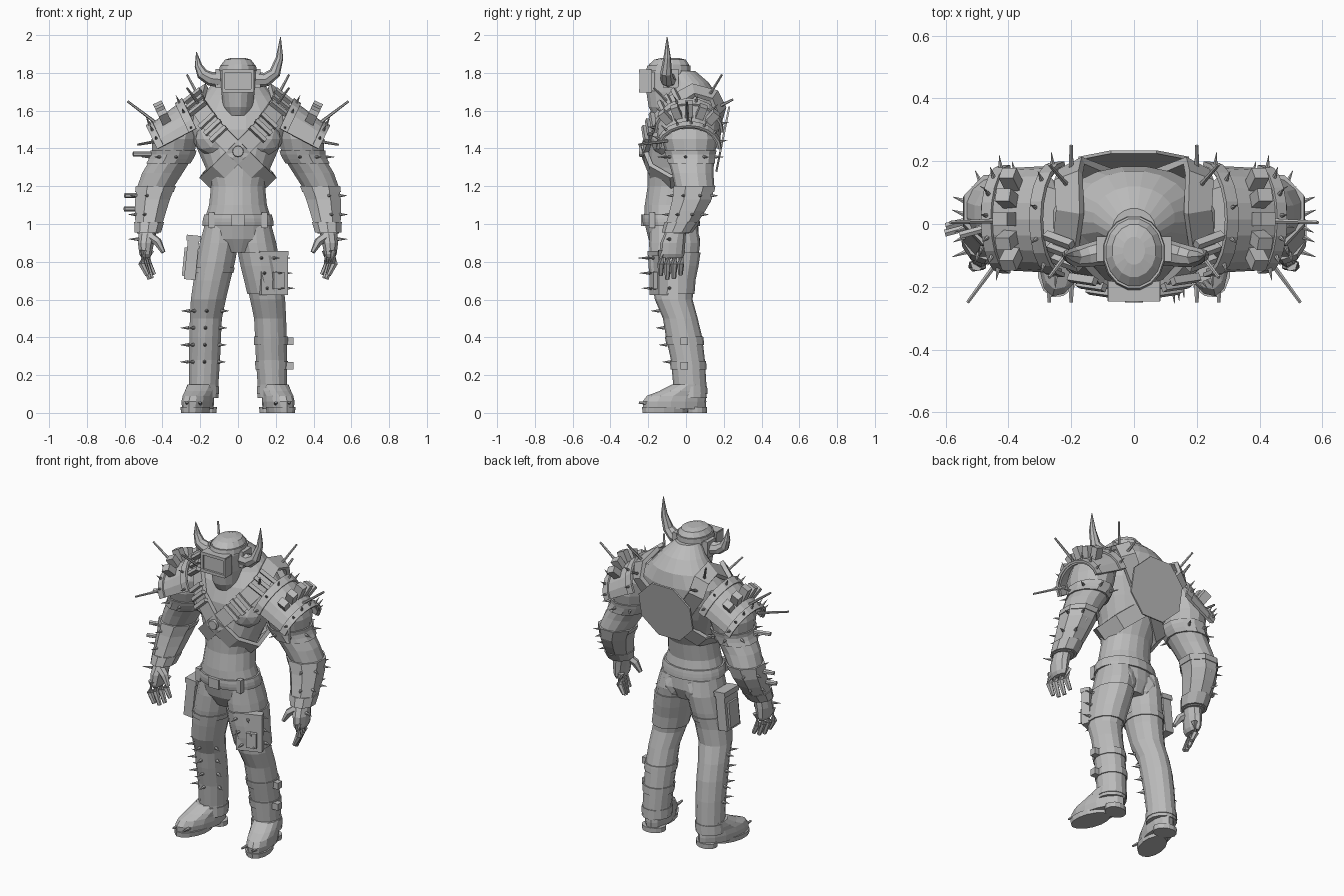
import bpy, bmesh, math
from mathutils import Vector, Matrix

cube = bpy.data.objects.get("Cube")
if cube:
    bpy.data.objects.remove(cube)

grey = bpy.data.materials.new("plain_grey")
grey.use_nodes = True
grey.diffuse_color = (.5, .5, .5, 1)
grey.node_tree.nodes["Principled BSDF"].inputs["Base Color"].default_value = grey.diffuse_color


def finish(name, bm):
    bmesh.ops.recalc_face_normals(bm, faces=bm.faces[:])
    mesh = bpy.data.meshes.new(name)
    bm.to_mesh(mesh)
    bm.free()
    mesh.materials.append(grey)
    obj = bpy.data.objects.new(name, mesh)
    bpy.context.collection.objects.link(obj)
    return obj


def loft(bm, rings, closed=True, caps=True):
    rows = [[bm.verts.new(p) for p in ring] for ring in rings]
    n = len(rows[0])
    for a, b in zip(rows, rows[1:]):
        for i in range(n if closed else n - 1):
            j = (i + 1) % n
            bm.faces.new((a[i], a[j], b[j], b[i]))
    if caps:
        bm.faces.new(rows[0])
        bm.faces.new(rows[-1])


def level_ring(row, s, n, grow=0):
    x, y, z, rx, ry = row
    angles = [math.tau * (i + .5) / n for i in range(n)]
    return [Vector((s * (x + (rx + grow) * math.cos(a)), y + (ry + grow) * math.sin(a), z)) for a in angles]


def limb(name, rows, s=1, n=12, turn=None):
    bm = bmesh.new()
    loft(bm, [level_ring(r, s, n) for r in rows])
    if turn:
        bmesh.ops.rotate(bm, verts=bm.verts[:], cent=turn[0], matrix=Matrix.Rotation(turn[1], 3, 'Z'))
    return finish(name, bm)


def sample(rows, z):
    rows = sorted(rows, key=lambda r: r[2])
    for a, b in zip(rows, rows[1:]):
        if a[2] <= z <= b[2]:
            t = (z - a[2]) / (b[2] - a[2])
            return [u + (v - u) * t for u, v in zip(a, b)]
    return rows[-1]


def band(name, rows, z0, z1, grow, s=1, n=12):
    mid = [sample(rows, z0 + (z1 - z0) * k / 3) for k in range(4)]
    bm = bmesh.new()
    loft(bm, [level_ring(r, s, n, grow) for r in mid])
    return finish(name, bm)


def ball(name, centre, size):
    bm = bmesh.new()
    m = Matrix.Translation(centre) @ Matrix.Diagonal((*size, 1))
    bmesh.ops.create_icosphere(bm, subdivisions=2, radius=1, matrix=m)
    finish(name, bm)


def rod(bm, p, q, r0, r1=.001, n=6):
    p, q = Vector(p), Vector(q)
    d = q - p
    m = Matrix.Translation((p + q) / 2) @ d.to_track_quat('Z', 'Y').to_matrix().to_4x4()
    bmesh.ops.create_cone(bm, cap_ends=True, segments=n, radius1=r0, radius2=r1, depth=d.length, matrix=m)


def stud(bm, rows, z, deg, s, length=.04, r=.01, tip=.001):
    x, y, z, rx, ry = sample(rows, z)
    c, w = math.cos(math.radians(deg)), math.sin(math.radians(deg))
    p = Vector((s * (x + rx * c), y + ry * w, z))
    rod(bm, p, p + Vector((s * c, w, 0)) * (length + .015), r, tip)


def box(bm, centre, size, rot=None):
    m = Matrix.Translation(centre) @ (rot or Matrix()) @ Matrix.Diagonal((*size, 1))
    bmesh.ops.create_cube(bm, size=1, matrix=m)


def path_tube(bm, pts, radii, n=8):
    pts = [Vector(p) for p in pts]
    rings = []
    for i, p in enumerate(pts):
        q = (pts[min(i + 1, len(pts) - 1)] - pts[max(i - 1, 0)]).to_track_quat('Z', 'Y')
        angles = [k * math.tau / n for k in range(n)]
        rings.append([p + q @ Vector((math.cos(a), math.sin(a), 0)) * radii[i] for a in angles])
    loft(bm, rings)


# Torso with belt and buckle
TORSO = [(0, -.06, .85, .1, .1), (0, -.065, .92, .185, .135), (0, -.08, 1.02, .18, .145), (0, -.085, 1.1, .155, .135),
         (0, -.07, 1.2, .145, .135), (0, -.045, 1.3, .175, .16), (0, -.02, 1.4, .22, .175), (0, -.005, 1.5, .27, .185),
         (0, .015, 1.6, .26, .17), (0, .03, 1.68, .19, .14), (0, .02, 1.75, .13, .1), (0, -.02, 1.81, .07, .07)]
limb("torso", TORSO, n=20)
band("belt", TORSO, .99, 1.05, .01, n=20)
bm = bmesh.new()
box(bm, (0, -.232, 1.02), (.07, .015, .06))
for x in (-.14, .14):
    box(bm, (x, -.18, 1.02), (.03, .03, .08))
finish("buckle", bm)

# Back plate, standing off the back
bm = bmesh.new()
rod(bm, (0, .19, 1.45), (0, .2, 1.448), .19, .19, 8)
bmesh.ops.rotate(bm, verts=bm.verts[:], cent=(0, .195, 1.45), matrix=Matrix.Rotation(math.pi / 8, 3, (0, 1, -.2)))
finish("back_plate", bm)

# Helmet, brow band, visor and ear covers
HELMET = [(0, -.1, 1.575, .06, .075), (0, -.1, 1.62, .08, .1), (0, -.1, 1.7, .09, .112), (0, -.095, 1.8, .095, .115),
          (0, -.09, 1.845, .09, .108), (0, -.085, 1.87, .07, .085), (0, -.085, 1.88, .035, .045)]
limb("helmet", HELMET, n=16)
band("brow_band", HELMET, 1.81, 1.84, .007, n=16)
bm = bmesh.new()
box(bm, (0, -.2, 1.755), (.145, .07, .1))
for z in (1.705, 1.81):
    box(bm, (0, -.215, z), (.165, .065, .018))
for x in (-.076, .076):
    box(bm, (x, -.213, 1.757), (.016, .065, .11))
finish("visor", bm)
bm = bmesh.new()
for s in (1, -1):
    box(bm, (s * .1, -.08, 1.77), (.04, .08, .1))
finish("ear_covers", bm)

# Horns, one longer than the other
HORNS = {"left": [(.1, -.09, 1.765), (.15, -.1, 1.765), (.195, -.105, 1.8), (.22, -.1, 1.88), (.225, -.1, 1.99)],
         "right": [(-.1, -.09, 1.765), (-.15, -.1, 1.77), (-.19, -.105, 1.795), (-.21, -.1, 1.84), (-.22, -.1, 1.91)]}
for side, pts in HORNS.items():
    bm = bmesh.new()
    path_tube(bm, pts, (.042, .037, .031, .02, .002))
    finish(side + "_horn", bm)

# Crossed chest straps with cartridge blocks and a round clasp
STRAP = [(.21, .15, 1.68), (.205, .04, 1.71), (.22, -.08, 1.64), (.13, -.185, 1.51), (0, -.225, 1.38), (-.1, -.185, 1.28),
         (-.165, -.08, 1.22), (-.145, .05, 1.25), (-.04, .125, 1.34), (.1, .155, 1.46), (.2, .185, 1.6)]
for s, side in ((1, "left"), (-1, "right")):
    pts = [Vector((s * x, y, z)) for x, y, z in STRAP]
    n = len(pts)
    rings = []
    blocks = bmesh.new()
    for i in range(n + 1):
        p = pts[i % n]
        along = (pts[(i + 1) % n] - pts[(i - 1) % n]).normalized()
        if i == n:
            along = (pts[1] - pts[-1]).normalized()
        out = p - Vector((0, 0, 1.4))
        out = (out - along * out.dot(along)).normalized()
        wide = along.cross(out) * .046
        rings.append([p - wide - out * .015, p + wide - out * .015, p + wide + out * .01, p - wide + out * .01])
        if i in (2, 3):
            rot = Matrix((along, wide.normalized(), out)).transposed().to_4x4()
            for k in (-.05, 0, .05):
                box(blocks, p + along * k + out * .012, (.022, .11, .025), rot)
    bm = bmesh.new()
    loft(bm, rings, caps=False)
    finish(side + "_strap", bm)
    finish(side + "_strap_blocks", blocks)
bm = bmesh.new()
rod(bm, (0, -.21, 1.385), (0, -.25, 1.385), .033, .028, 12)
finish("strap_clasp", bm)

# Arms, hands, shoulder pads and legs, mirrored
ARM = [(.28, .02, 1.6, .07, .1), (.315, .02, 1.53, .12, .14), (.335, .02, 1.45, .125, .15), (.345, .025, 1.36, .112, .125),
       (.4, .035, 1.27, .11, .11), (.435, .045, 1.2, .1, .105), (.455, .03, 1.12, .088, .102), (.468, -.01, 1.03, .073, .085),
       (.478, -.05, .95, .058, .066)]
HAND = [(.478, -.055, .96, .05, .055), (.487, -.07, .9, .045, .066), (.49, -.075, .84, .034, .066), (.49, -.075, .82, .022, .056)]
LEG = [(.095, -.065, .99, .085, .125), (.1, -.06, .9, .105, .135), (.118, -.065, .8, .105, .128), (.138, -.07, .7, .1, .112),
       (.157, -.065, .6, .095, .1), (.17, -.03, .5, .087, .092), (.174, -.01, .4, .086, .096), (.177, .01, .28, .084, .09),
       (.182, .02, .15, .08, .088), (.185, .02, .08, .084, .09)]
FOOT = [(.185, -.065, .02, .072, .172), (.185, -.065, .06, .076, .175), (.185, -.055, .09, .074, .162), (.185, -.025, .115, .076, .125),
        (.185, .01, .15, .074, .09)]
SOLE = [(.185, -.115, 0, .071, .125), (.185, -.115, .03, .076, .128)]
HEEL = [(.185, .055, 0, .068, .055), (.185, .055, .03, .07, .056)]


def pad_point(t, deg, s, grow=0):
    c, w = math.cos(math.radians(deg)), math.sin(math.radians(deg))
    up = Vector((.42 * s, 0, .9))
    centre = Vector((s * (.23 + .19 * t), .015, 1.5 - .1 * t))
    out = Vector((0, c, 0)) + up * w
    return centre + Vector((0, c * (.165 - .01 * t + grow), 0)) + up * w * (.16 - .035 * t + grow), out.normalized()


def pad(name, t0, t1, grow, s):
    bm = bmesh.new()
    loft(bm, [[pad_point(t, d, s, grow)[0] for d in range(0, 181, 18)] for t in (t0, (t0 + t1) / 2, t1)], False, False)
    thick = finish(name, bm).modifiers.new("thickness", 'SOLIDIFY')
    thick.thickness = .014
    thick.offset = 0


for s, side in ((1, "left"), (-1, "right")):
    ball(side + "_pectoral", (s * .11, -.1, 1.45), (.12, .09, .1))
    ball(side + "_buttock", (s * .08, -.02, .92), (.1, .095, .1))
    limb(side + "_arm", ARM, s, 14)
    limb(side + "_palm", HAND, s, 10)
    bm = bmesh.new()
    for k in range(4):
        y = -.13 + .035 * k
        drop = .02 * abs(k - 1.4)
        x = s * (.5 - .012 * k)
        path_tube(bm, [(x, y, .86), (x + s * .01, y - .003, .79), (x - s * .02, y - .004, .7 + drop)], (.021, .019, .012), 6)
    path_tube(bm, [(s * .475, -.09, .94), (s * .425, -.11, .905), (s * .395, -.12, .85)], (.027, .023, .012), 6)
    finish(side + "_fingers", bm)
    band(side + "_upper_arm_band", ARM, 1.32, 1.39, .01, s)
    band(side + "_bracer", ARM, 1.01, 1.19, .01, s, 8)
    band(side + "_bracer_rim", ARM, 1.17, 1.2, .015, s, 8)
    band(side + "_glove_cuff", ARM, .955, 1.01, .014, s, 10)

    pad(side + "_shoulder_pad", 0, 1, 0, s)
    pad(side + "_pad_outer_rim", .86, 1.04, .01, s)
    pad(side + "_pad_inner_rim", -.05, .16, .012, s)
    blocks, spikes = bmesh.new(), bmesh.new()
    axis = Vector((s * .9, 0, -.42)).normalized()
    for d in (50, 70, 90, 110, 130):
        p, out = pad_point(.55, d, s)
        rot = Matrix((axis, out.cross(axis), out)).transposed().to_4x4()
        box(blocks, p + out * .03, (.05, .042, .08 if d != 90 else .1), rot)
    finish(side + "_pad_blocks", blocks)
    for t, step in ((.06, 32), (.95, 24)):
        for d in range(14, 175, step):
            p, out = pad_point(t, d, s)
            rod(spikes, p, p + out * .055, .01)
    for p, q in (((.2, .11, 1.66), (.27, .19, 1.79)), ((.44, .01, 1.54), (.585, .005, 1.65)),
                 ((.42, -.1, 1.44), (.53, -.25, 1.42)), ((.2, .17, 1.62), (.2, .25, 1.66)), ((.21, -.09, 1.64), (.27, -.17, 1.72))):
        rod(spikes, (s * p[0], p[1], p[2]), (s * q[0], q[1], q[2]), .009, .006)
    for d in range(-100, 121, 44):
        stud(spikes, ARM, 1.355, d, s, .04)
    for z in (1.05, 1.15):
        for d in (-70, -25, 20, 65):
            stud(spikes, ARM, z, d, s, .03)
    stud(spikes, HAND, .92, -20, s, .04)
    if s < 0:
        for z in (1.08, 1.15, 1.37):
            stud(spikes, ARM, z, -15, s, .05 + .04 * (z > 1.3), .013, .013)
    finish(side + "_arm_spikes", spikes)

    limb(side + "_leg", LEG, s, 14)
    band(side + "_trouser_cuff", LEG, .1, .14, .004, s, 14)
    turn = (Vector((s * .185, .04, 0)), s * .27)
    for part, rows in (("boot", FOOT), ("sole", SOLE), ("heel", HEEL)):
        limb(side + "_" + part, rows, s, 14, turn)
    bm = bmesh.new()
    for x in (.2, .27):
        rod(bm, (s * x, -.19, .05), (s * x, -.25, .055), .011, .006)
    finish(side + "_boot_studs", bm)

# Left leg: thigh plate with spikes, and two shin straps
band("thigh_strap", LEG, .63, .85, .008, 1, 14)
bm = bmesh.new()
tilt = Matrix.Rotation(.35, 4, 'Z')
box(bm, (.185, -.145, .74), (.15, .05, .23), tilt)
box(bm, (.185, -.155, .845), (.16, .045, .025), tilt)
box(bm, (.21, -.162, .7), (.06, .045, .09), tilt)
finish("thigh_plate", bm)
bm = bmesh.new()
for z in (.66, .74, .82):
    for d in (-85, -50, -10):
        stud(bm, LEG, z, d, 1, .045)
finish("thigh_spikes", bm)
bm = bmesh.new()
for z in (.25, .38):
    band("shin_strap", LEG, z - .02, z + .025, .006, 1, 14)
    box(bm, (.275, -.01, z), (.04, .04, .04))
finish("shin_buckles", bm)

# Right leg: side pouch, its strap, and rows of shin spikes
band("pouch_strap", LEG, .74, .77, .006, -1, 14)
bm = bmesh.new()
lean = Matrix.Rotation(.1, 4, 'Y')
box(bm, (-.245, -.06, .82), (.06, .13, .23), lean)
box(bm, (-.235, -.06, .925), (.075, .14, .03), lean)
box(bm, (-.28, -.06, .8), (.02, .09, .15), lean)
finish("side_pouch", bm)
bm = bmesh.new()
for z in (.27, .36, .45, .54):
    for d in (-150, -90, -45, 0):
        stud(bm, LEG, z, d, -1, .03)
finish("shin_spikes", bm)
